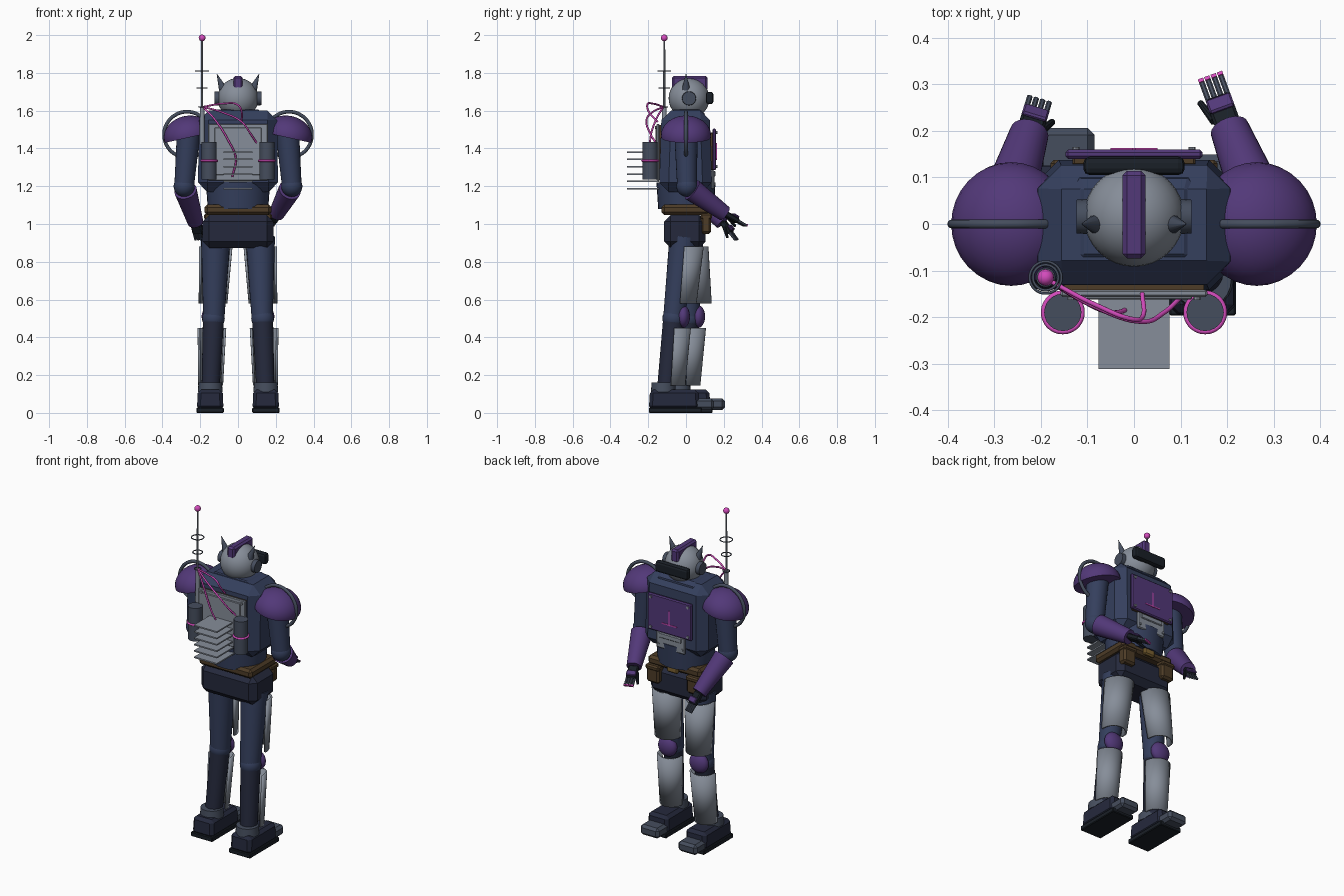
import bpy, bmesh, math
from mathutils import Vector, Matrix

if "Cube" in bpy.data.objects:
    bpy.data.objects.remove(bpy.data.objects["Cube"])

COL = dict(blue=(.035, .05, .11), dark=(.018, .022, .045), purple=(.085, .04, .19),
           slate=(.06, .075, .11), steel=(.24, .27, .32), brown=(.075, .045, .02),
           brass=(.2, .12, .03), glow=(.65, .07, .5), black=(.01, .014, .02))
MATS = {}
for n, c in COL.items():
    MATS[n] = bpy.data.materials.new(n)
    MATS[n].diffuse_color = (*c, 1)


def make(name, bm, mat, smooth=True):
    me = bpy.data.meshes.new(name)
    bmesh.ops.recalc_face_normals(bm, faces=bm.faces)
    bm.to_mesh(me)
    bm.free()
    ob = bpy.data.objects.new(name, me)
    bpy.context.collection.objects.link(ob)
    me.materials.append(MATS[mat])
    if smooth:
        me.shade_smooth()
        me.set_sharp_from_angle(angle=math.radians(35))
    return ob


def box(name, loc, size, mat, bevel=0.0, segs=1, top=(1, 1), mx=None):
    """Box with optional chamfer and tapered top; mx is an extra frame."""
    bm = bmesh.new()
    bmesh.ops.create_cube(bm, size=1)
    for v in bm.verts:
        if v.co.z > 0:
            v.co.x *= top[0]
            v.co.y *= top[1]
        v.co = Vector(a * b for a, b in zip(v.co, size)) + Vector(loc)
    if bevel:
        bmesh.ops.bevel(bm, geom=bm.edges[:], offset=bevel, segments=segs,
                        profile=.5, affect='EDGES')
    if mx:
        bm.transform(mx)
    return make(name, bm, mat, False)


def frame(p, d):
    return Matrix.Translation(p) @ Vector(d).to_track_quat('Z', 'Y').to_matrix().to_4x4()


def rod(name, p0, p1, r0, r1, mat, n=24):
    p0, p1 = Vector(p0), Vector(p1)
    bm = bmesh.new()
    bmesh.ops.create_cone(bm, cap_ends=True, segments=n, radius1=r0, radius2=r1,
                          depth=(p1 - p0).length, matrix=frame((p0 + p1) / 2, p1 - p0))
    return make(name, bm, mat)


def ball(name, loc, scale, mat, n=32):
    bm = bmesh.new()
    bmesh.ops.create_uvsphere(bm, u_segments=n, v_segments=n // 2, radius=1,
                              matrix=Matrix.Translation(loc) @ Matrix.Diagonal((*scale, 1)))
    return make(name, bm, mat)


def tube(name, pts, r, mat, closed=False):
    cu = bpy.data.curves.new(name, 'CURVE')
    cu.dimensions = '3D'
    cu.bevel_depth, cu.bevel_resolution, cu.resolution_u = r, 3, 8
    cu.use_fill_caps = True
    sp = cu.splines.new('BEZIER')
    sp.bezier_points.add(len(pts) - 1)
    for b, p in zip(sp.bezier_points, pts):
        b.co = p
        b.handle_left_type = b.handle_right_type = 'AUTO'
    sp.use_cyclic_u = closed
    ob = bpy.data.objects.new(name, cu)
    bpy.context.collection.objects.link(ob)
    cu.materials.append(MATS[mat])


def ring(name, c, R, r, mat, plane='xy'):
    pts = []
    for i in range(12):
        a = i * math.pi / 6
        u, v = R * math.cos(a), R * math.sin(a)
        pts.append(Vector(c) + (Vector((u, v, 0)) if plane == 'xy' else Vector((u, 0, v))))
    tube(name, pts, r, mat, True)


def guard(name, p0, p1, r0, r1, mat, arc=200, n=18):
    """Half-round leg plate facing +y, lofted between two points."""
    bm = bmesh.new()
    rows = []
    for p, r in ((p0, r0), (p1, r1)):
        rows.append([bm.verts.new(Vector(p) + Vector((r * math.sin(a), r * math.cos(a), 0)))
                     for a in (math.radians(arc * (i / n - .5)) for i in range(n + 1))])
    for i in range(n):
        bm.faces.new((rows[0][i], rows[0][i + 1], rows[1][i + 1], rows[1][i]))
    ob = make(name, bm, mat)
    m = ob.modifiers.new('thickness', 'SOLIDIFY')
    m.thickness, m.offset = .012, 0


# Head
ball('head', (0, .016, 1.665), (.108,) * 3, 'steel')
rod('neck', (0, .01, 1.52), (0, .01, 1.61), .065, .06, 'slate')
box('crest', (0, .02, 1.745), (.05, .188, .078), 'purple', .01)
box('visor', (0, .125, 1.667), (.218, .04, .066), 'black', .014, 2)
for s in (-1, 1):
    rod('ear_disc', (s * .095, .016, 1.665), (s * .124, .016, 1.665), .038, .036, 'slate', 16)
    rod('horn', (s * .08, 0, 1.715), (s * .112, 0, 1.795), .022, .001, 'slate', 12)

# Torso, belt and pelvis
box('torso', (0, -.002, 1.385), (.425, .282, .43), 'blue', .05, 1, (.97, .9))
box('collar', (0, .005, 1.575), (.3, .2, .06), 'blue', .02, 1, (.85, .9))
ab = rod('abdomen', (0, 0, 1.08), (0, 0, 1.22), .16, .17, 'blue', 32)
ab.scale.y = .92
box('belt', (0, -.005, 1.075), (.355, .25, .055), 'brown', .015)
box('pelvis', (0, -.006, .96), (.375, .22, .175), 'dark', .035)
box('buckle', (0, .125, 1.075), (.075, .025, .06), 'brass', .008)
for s in (-1, 1):
    box('pouch', (s * .135, .105, 1.0), (.085, .055, .105), 'brown', .012)
    box('pouch_flap', (s * .135, .108, 1.04), (.09, .06, .03), 'brown', .008)

# Chest panel
box('chest_backing', (0, .14, 1.385), (.265, .03, .2), 'brown', .005)
box('chest_panel', (0, .15, 1.395), (.295, .02, .22), 'purple', .006)
box('belly_plate', (0, .142, 1.235), (.19, .016, .1), 'steel', .005)
box('belly_trim', (0, .148, 1.265), (.15, .016, .03), 'steel', .004)
for x, z in ((0, 1.40), (0, 1.37)):
    box('chest_trace', (x, .161, z), (.006, .004, .06), 'glow')
box('chest_trace_bar', (0, .161, 1.345), (.1, .004, .006), 'glow')
for sx in (-1, 1):
    for sz in (-1, 1):
        rod('chest_bolt', (sx * .125, .155, 1.395 + sz * .09),
            (sx * .125, .166, 1.395 + sz * .09), .008, .008, 'steel', 10)
        rod('pack_bolt', (sx * .135, -.15, 1.38 + sz * .13),
            (sx * .135, -.163, 1.38 + sz * .13), .008, .008, 'steel', 10)
    rod('belly_bolt', (sx * .08, .145, 1.21), (sx * .08, .156, 1.21), .007, .007, 'steel', 10)

# Backpack with cooling fins and tanks
box('pack_pad', (0, -.138, 1.38), (.3, .02, .29), 'brown')
box('pack_plate', (0, -.149, 1.38), (.315, .015, .3), 'steel', .004)
box('pack_inset', (0, -.157, 1.385), (.25, .01, .25), 'steel', .003)
for i in range(6):
    box('cooling_fin', (0, -.227, 1.38 - i * .0385), (.153, .17, .008), 'steel')
for s in (-1, 1):
    rod('tank', (s * .153, -.19, 1.235), (s * .153, -.19, 1.435), .04, .04, 'slate')
    ring('tank_band', (s * .153, -.19, 1.335), .041, .006, 'glow')

# Antenna and cables
A = (-.19, -.115)
rod('antenna_base', (*A, 1.42), (*A, 1.62), .014, .012, 'steel', 12)
rod('antenna_mast', (*A, 1.6), (*A, 1.98), .006, .005, 'steel', 10)
ball('antenna_tip', (*A, 1.985), (.018,) * 3, 'glow', 16)
for z, r in ((1.62, .018), (1.72, .027), (1.81, .034)):
    ring('antenna_ring', (*A, z), r, .003, 'slate')
S = (-.185, -.12, 1.62)
tube('cable_upper', [S, (-.08, -.175, 1.637), (0, -.205, 1.63), (.018, -.2, 1.6),
                     (.018, -.15, 1.54)], .005, 'glow')
tube('cable_side', [S, (-.08, -.18, 1.59), (.02, -.21, 1.54), (.065, -.19, 1.48),
                    (.098, -.16, 1.43)], .005, 'glow')
tube('cable_lower', [S, (-.12, -.16, 1.55), (-.05, -.19, 1.44), (-.012, -.18, 1.35),
                     (-.03, -.165, 1.25)], .005, 'glow')

# Arms: side, wrist and fingertip points
for s, wrist, tip in ((-1, (-.225, .195, 1.01), (-.203, .268, .915)),
                      (1, (.205, .205, 1.055), (.165, .315, .99))):
    elbow = Vector((s * .285, .005, 1.2))
    wrist, tip = Vector(wrist), Vector(tip)
    bm = bmesh.new()
    bmesh.ops.create_uvsphere(bm, u_segments=32, v_segments=16, radius=1)
    bmesh.ops.bisect_plane(bm, geom=bm.verts[:] + bm.edges[:] + bm.faces[:],
                           plane_co=(0, 0, -.1), plane_no=(0, 0, -1), clear_outer=True)
    bmesh.ops.holes_fill(bm, edges=[e for e in bm.edges if e.is_boundary])
    bm.transform(Matrix.Translation((s * .264, 0, 1.468)) @ Matrix.Rotation(s * .22, 4, 'Y')
                 @ Matrix.Diagonal((.13, .133, .105, 1)))
    make('shoulder_pad', bm, 'purple')
    ring('shoulder_ring', (s * .27, 0, 1.473), .121, .01, 'slate', 'xz')
    rod('upper_arm', (s * .262, 0, 1.48), elbow, .062, .052, 'blue')
    ball('elbow', elbow, (.056,) * 3, 'blue', 24)
    d = (wrist - elbow).normalized()
    rod('forearm', elbow + d * .035, wrist, .06, .042, 'purple')
    h = tip - wrist
    L = h.length
    M = frame(wrist, h)
    box('palm', (0, 0, L * .3), (.056, .03, L * .62), 'black', .006, 1, (1, .9), M)
    box('knuckle_plate', (0, .018, L * .42), (.056, .012, .034), 'purple', .004, 1, (1, 1), M)
    for i in range(4):
        x = (i - 1.5) * .0145
        box('finger', (x, 0, L * .78), (.012, .015, L * .44), 'slate', .003, 1, (1, .8), M)
        if s > 0:
            box('finger_tip', (x, .003, L * .98), (.012, .012, .008), 'glow', 0, 1, (1, 1), M)
    side = 1 if M.to_3x3().col[0].x * s < 0 else -1
    rod('thumb', M @ Vector((side * .025, -.005, L * .25)),
        M @ Vector((side * .04, -.022, L * .72)), .01, .007, 'black', 10)

# Legs: side, y of hip, knee, ankle, heel
for s, hy, ky, ay, heel in ((-1, .015, .015, -.04, -.14), (1, -.01, -.065, -.12, -.197)):
    X = lambda v: s * v
    rod('thigh', (X(.128), ky, .5), (X(.118), hy, .93), .056, .078, 'blue')
    ball('knee_joint', (X(.13), ky, .5), (.06,) * 3, 'blue', 24)
    rod('shin', (X(.145), ay + .015, .13), (X(.13), ky, .5), .048, .056, 'dark')
    guard('thigh_guard', (X(.132), ky + .045, .58), (X(.118), hy + .015, .88), .07, .083, 'steel')
    guard('shin_guard', (X(.145), ay + .05, .145), (X(.138), ky + .015, .45), .06, .07, 'steel')
    ball('knee_cap', (X(.133), ky + .05, .51), (.06, .036, .06), 'purple', 24)
    # Foot
    fx = X(.147)
    rod('ankle_collar', (fx, ay, .11), (fx, ay, .16), .066, .062, 'slate')
    box('foot', (fx, heel + .135, .07), (.14, .27, .105), 'dark', .018, 1, (.95, .95))
    box('sole', (fx, heel + .14, .014), (.144, .28, .028), 'black', .004)
    box('toe_cap', (fx, heel + .285, .046), (.125, .122, .062), 'slate', .015)

for m in bpy.data.materials:
    if m.users and not m.is_grease_pencil:
        m.use_nodes = True
        m.node_tree.nodes["Principled BSDF"].inputs["Base Color"].default_value = m.diffuse_color
